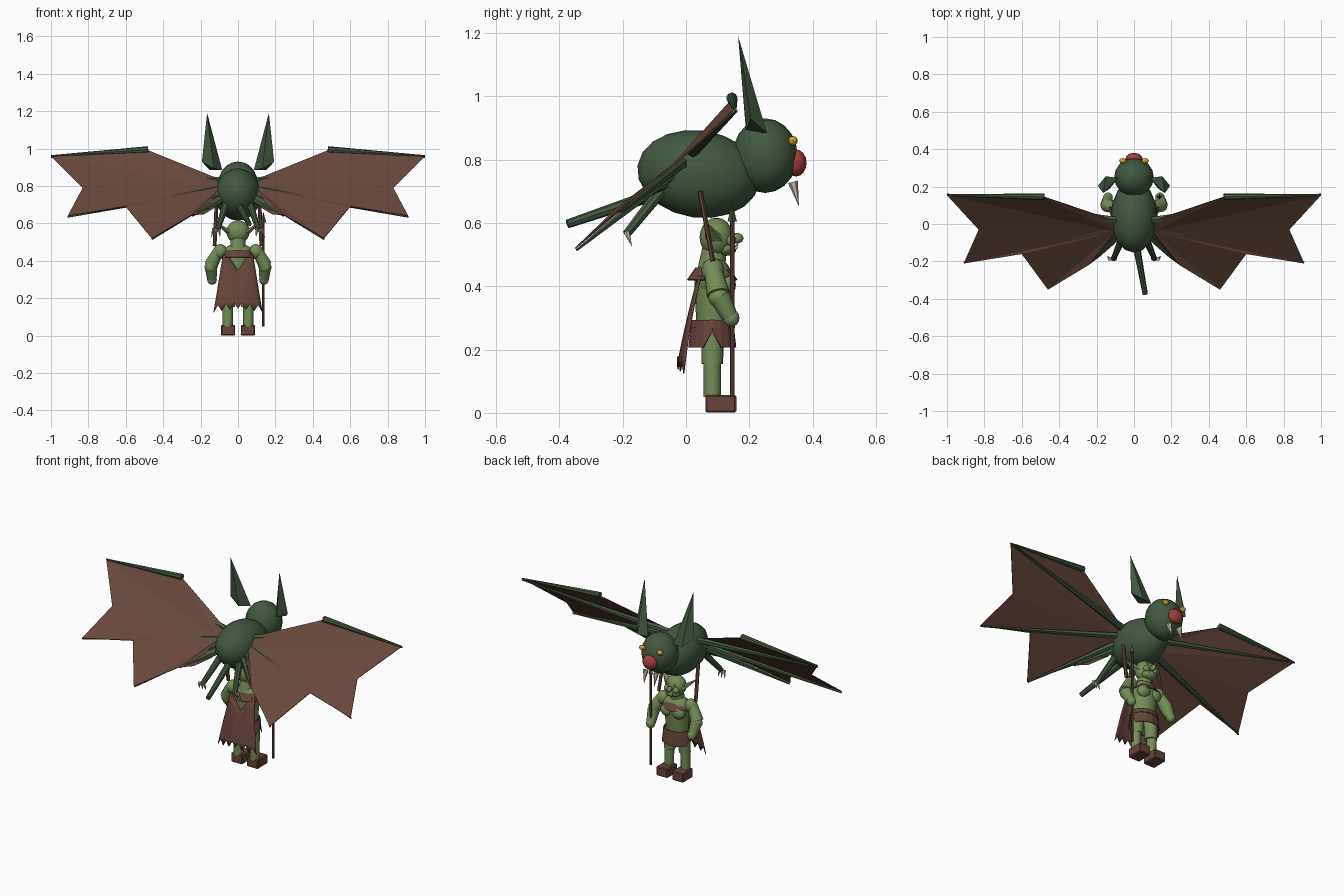
import bpy, math
from mathutils import Vector

if "Cube" in bpy.data.objects:
    bpy.data.objects.remove(bpy.data.objects["Cube"])


def material(name, rgb):
    m = bpy.data.materials.new(name)
    m.use_nodes = True
    m.diffuse_color = (*rgb, 1)
    m.node_tree.nodes["Principled BSDF"].inputs["Base Color"].default_value = (*rgb, 1)
    return m


FUR = material("dark green fur", (0.055, 0.098, 0.052))
SKIN = material("light green skin", (0.175, 0.265, 0.098))
WING = material("wing brown", (0.137, 0.065, 0.046))
CLOTH = material("leather brown", (0.13, 0.058, 0.042))
RED = material("snout red", (0.36, 0.05, 0.045))
GOLD = material("eye yellow", (0.6, 0.36, 0.03))
BONE = material("bone white", (0.62, 0.54, 0.4))


def finish(name, mat, smooth=True):
    o = bpy.context.object
    o.name = name
    o.data.materials.append(mat)
    if smooth:
        bpy.ops.object.shade_smooth_by_angle(angle=math.radians(40))
    return o


def ball(name, loc, size, mat, tilt=0, segs=16):
    bpy.ops.mesh.primitive_uv_sphere_add(segments=segs, ring_count=segs // 2 + 2, location=loc)
    o = bpy.context.object
    o.scale, o.rotation_euler = size, (tilt, 0, 0)
    bpy.ops.object.transform_apply(location=False)
    return finish(name, mat)


def rod(name, a, b, r1, r2, mat, sides=8, flat=1.0):
    a, b = Vector(a), Vector(b)
    bpy.ops.mesh.primitive_cone_add(vertices=sides, radius1=r1, radius2=r2,
                                    depth=(b - a).length, location=(a + b) / 2)
    o = bpy.context.object
    o.rotation_euler = (b - a).to_track_quat('Z', 'Y').to_euler()
    o.scale = (1, flat, 1)
    return finish(name, mat, sides > 5)


def box(name, loc, size, mat, bevel=0.005):
    bpy.ops.mesh.primitive_cube_add(size=1, location=loc)
    o = bpy.context.object
    o.scale = size
    bpy.ops.object.transform_apply(location=False)
    mod = o.modifiers.new("bevel", 'BEVEL')
    mod.width, mod.segments = bevel, 1
    return finish(name, mat, False)


def sheet(name, verts, faces, mat, thick=0.004):
    me = bpy.data.meshes.new(name)
    me.from_pydata(verts, [], faces)
    o = bpy.data.objects.new(name, me)
    bpy.context.collection.objects.link(o)
    me.materials.append(mat)
    mod = o.modifiers.new("thickness", 'SOLIDIFY')
    mod.thickness, mod.offset = thick, 0
    return o


# Bat body and head
ball("bat_body", (0, 0.04, 0.755), (0.125, 0.195, 0.138), FUR, math.radians(-8))
ball("bat_head", (0, 0.25, 0.813), (0.106, 0.103, 0.118), FUR)
ball("snout", (0, 0.348, 0.79), (0.046, 0.033, 0.043), RED, 0, 12)
rod("tail", (0.01, -0.1, 0.69), (0.06, -0.375, 0.597), 0.02, 0.014, FUR)

# Wing outline, starting from the shoulder
OUTLINE = [(0.1, -0.04, 0.785), (0.11, 0.02, 0.84), (0.48, 0.145, 0.99), (1.0, 0.155, 0.96),
           (0.83, -0.03, 0.79), (0.91, -0.21, 0.64), (0.6, -0.16, 0.69),
           (0.46, -0.35, 0.52), (0.245, -0.22, 0.645), (0.18, -0.17, 0.65), (0.1, -0.1, 0.7)]
FINGERS = (3, 5, 7, 8)
# Ear corners: outer, front, inner, back, tip
EAR = [(0.192, 0.205, 0.93), (0.15, 0.255, 0.885), (0.085, 0.245, 0.885),
       (0.13, 0.19, 0.895), (0.165, 0.165, 1.19)]

for side, s in (("left", 1), ("right", -1)):
    def P(x, y, z):
        return Vector((s * x, y, z))

    # Wings
    pts = [P(*p) for p in OUTLINE]
    sheet(side + "_wing", pts, [(0, i, i + 1) for i in range(1, len(pts) - 1)], WING)
    under = Vector((0, 0.005, -0.005))
    for k, i in enumerate(FINGERS):
        root = P(0.09, 0.02 - 0.03 * k, 0.825 - 0.033 * k)
        rod(f"{side}_wing_finger_{k}", root, pts[i] + under, 0.02, 0.004, FUR, 6)
    rod(side + "_wing_leading_bone", pts[2] + P(0, 0, 0.005), pts[3], 0.018, 0.005, FUR)
    # Bat face
    sheet(side + "_bat_ear", [P(*p) for p in EAR],
          [(0, 1, 4), (1, 2, 4), (2, 3, 4), (3, 0, 4), (3, 2, 1, 0)], FUR, 0.002)
    ball(side + "_bat_eye", P(0.06, 0.338, 0.86), (0.02, 0.015, 0.015), GOLD, 0, 8)
    rod(side + "_fang", P(0.035, 0.338, 0.73), P(0.035, 0.357, 0.652), 0.016, 0, BONE, 6)
    # Hind legs with claws
    rod(side + "_hind_leg", P(0.065, -0.08, 0.7), P(0.11, -0.188, 0.565), 0.02, 0.014, FUR)
    for k in (-1, 0, 1):
        rod(f"{side}_claw_{k + 1}", P(0.115 + 0.014 * k, -0.188, 0.572),
            P(0.12 + 0.024 * k, -0.17, 0.524), 0.01, 0, BONE, 6)
    # Harness straps
    rod(side + "_strap", P(0.115, 0.045, 0.7), P(0.125, 0.085, 0.48), 0.011, 0.011, CLOTH, 6, 0.7)

    # Rider legs and shoes
    box(side + "_shoe", P(0.053, 0.11, 0.029), (0.076, 0.098, 0.056), CLOTH)
    rod(side + "_shin", P(0.055, 0.083, 0.05), P(0.055, 0.083, 0.165), 0.027, 0.028, SKIN, 12)
    rod(side + "_thigh", P(0.05, 0.083, 0.155), P(0.045, 0.085, 0.27), 0.034, 0.038, SKIN, 12)
    # Rider arms: flared upper arm over a slimmer forearm
    ball(side + "_shoulder", P(0.095, 0.085, 0.45), (0.038, 0.036, 0.04), SKIN, 0, 12)
    rod(side + "_upper_arm", P(0.1, 0.083, 0.46), P(0.146, 0.102, 0.375), 0.028, 0.037, SKIN, 12)
    ball(side + "_elbow", P(0.145, 0.104, 0.365), (0.034, 0.034, 0.032), SKIN, 0, 12)
    rod(side + "_forearm", P(0.145, 0.105, 0.37), P(0.14, 0.138, 0.305), 0.035, 0.026, SKIN, 12)
    ball(side + "_hand", P(0.139, 0.143, 0.3), (0.026, 0.026, 0.028), SKIN, 0, 12)
    # Rider chest and face
    ball(side + "_chest_muscle", P(0.038, 0.128, 0.405), (0.042, 0.03, 0.036), SKIN, 0, 12)
    rod(side + "_rider_ear", P(0.045, 0.09, 0.55), P(0.125, 0.055, 0.612), 0.032, 0, SKIN, 6, 0.5)
    ball(side + "_rider_eye", P(0.025, 0.146, 0.578), (0.008, 0.007, 0.006), GOLD, 0, 8)
    ball(side + "_cheek", P(0.03, 0.14, 0.545), (0.02, 0.018, 0.018), SKIN, 0, 10)
    rod(side + "_tusk", P(0.02, 0.156, 0.518), P(0.024, 0.166, 0.542), 0.006, 0, BONE, 5)

# Rider torso and head
ball("chest", (0, 0.088, 0.42), (0.088, 0.058, 0.075), SKIN)
rod("waist", (0, 0.085, 0.27), (0, 0.088, 0.43), 0.065, 0.078, SKIN, 16, 0.8)
rod("neck", (0, 0.08, 0.45), (0, 0.09, 0.52), 0.044, 0.038, SKIN, 12)
ball("rider_head", (0, 0.096, 0.555), (0.062, 0.053, 0.062), SKIN)
ball("jaw", (0, 0.125, 0.52), (0.045, 0.035, 0.024), SKIN, 0, 12)
ball("nose", (0, 0.16, 0.552), (0.014, 0.022, 0.017), SKIN, 0, 10)


def band(name, rows, notches, depth, mat):
    """Band around the rider from (z, radius x, radius y) rows, notched at the lower edge."""
    steps, verts, faces = 16, [], []
    for r, (z, rx, ry) in enumerate(rows):
        for i in range(steps):
            a = math.tau * i / steps
            lift = depth if r == 0 and i in notches else 0
            verts.append((rx * math.cos(a), 0.083 + ry * math.sin(a), z + lift))
    for i in range(steps):
        j = (i + 1) % steps
        faces.append((i, j, steps + j, steps + i))
    return sheet(name, verts, faces, mat)


# Rider clothing
band("skirt", [(0.207, 0.09, 0.074), (0.275, 0.08, 0.066)], (0, 8), 0.05, CLOTH)
band("belt", [(0.268, 0.084, 0.07), (0.294, 0.079, 0.066)], (), 0, CLOTH)
band("collar", [(0.42, 0.09, 0.078), (0.458, 0.064, 0.052)], (2, 6), 0.014, CLOTH)

# Cape, curved across and torn along the hem
COLS, ROWS = 12, 6
verts = []
for r in range(ROWS + 1):
    t = r / ROWS
    for c in range(COLS + 1):
        u = 2 * c / COLS - 1
        top = 0.35 + 0.085 * min(1, abs(u) * 1.4)
        z = top + (0.125 + 0.02 * (1 - abs(u)) - top) * t
        if r == ROWS and c % 2:
            z += 0.035
        y = 0.028 - 0.055 * t + 0.02 * u * u - 0.006 * math.sin(math.pi * t)
        verts.append((u * (0.08 + 0.05 * t), y, z))
n = COLS + 1
faces = [(r * n + c, r * n + c + 1, (r + 1) * n + c + 1, (r + 1) * n + c)
         for r in range(ROWS) for c in range(COLS)]
cape = sheet("cape", verts, faces, CLOTH)
cape.data.shade_smooth()

# Spear
rod("spear_shaft", (0.136, 0.146, 0.05), (0.136, 0.146, 0.61), 0.007, 0.007, CLOTH)
rod("spear_head", (0.136, 0.146, 0.605), (0.136, 0.146, 0.662), 0.015, 0, FUR, 4)
